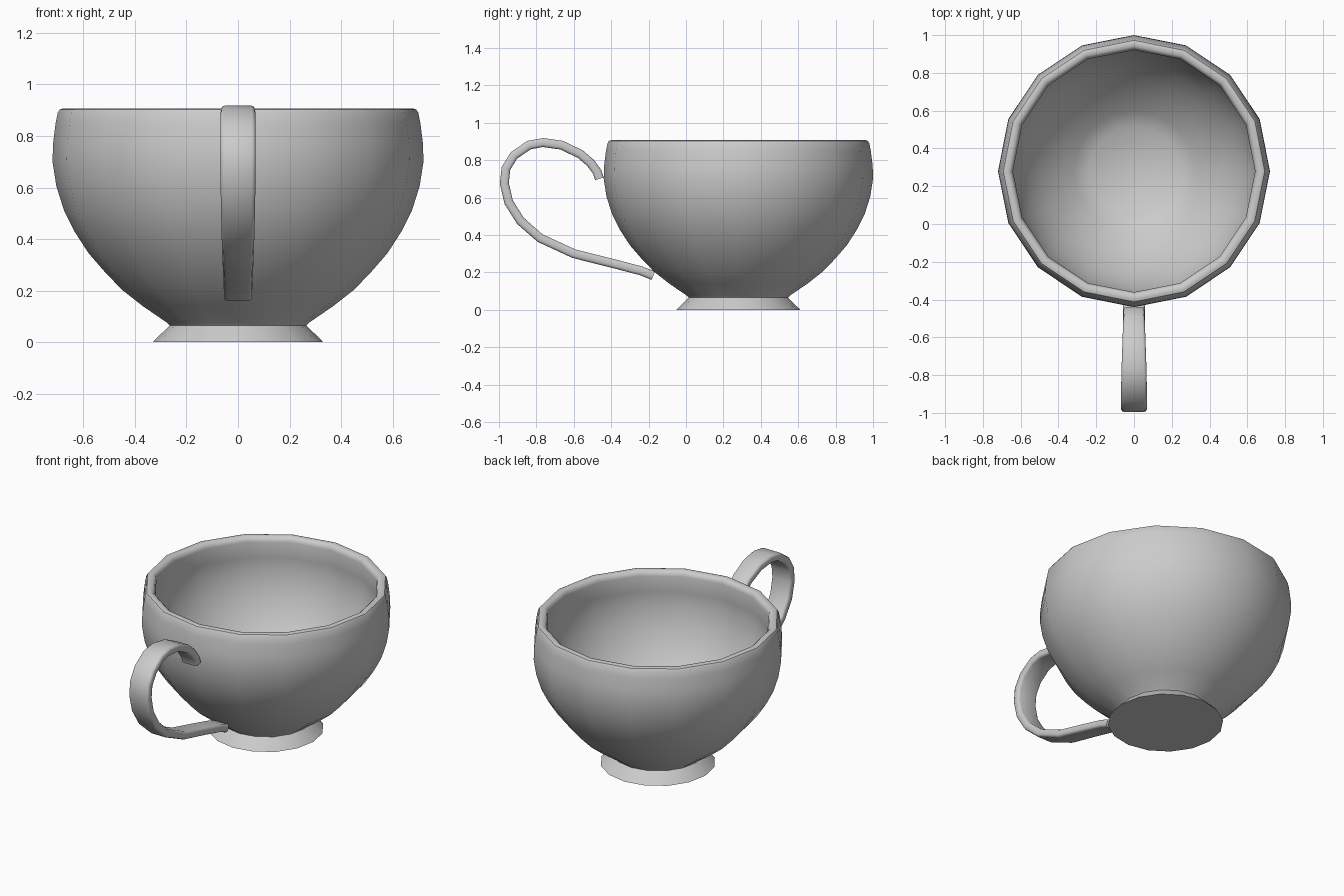
import bpy, bmesh, math
from mathutils import Vector

if "Cube" in bpy.data.objects:
    bpy.data.objects.remove(bpy.data.objects["Cube"])

SIDES = 16
CUP_Y = 0.28


def finish(name, bm, angle):
    bmesh.ops.recalc_face_normals(bm, faces=bm.faces)
    mesh = bpy.data.meshes.new(name)
    bm.to_mesh(mesh)
    bm.free()
    obj = bpy.data.objects.new(name, mesh)
    bpy.context.collection.objects.link(obj)
    bpy.ops.object.select_all(action='DESELECT')
    obj.select_set(True)
    bpy.context.view_layer.objects.active = obj
    bpy.ops.object.shade_smooth_by_angle(angle=math.radians(angle))
    return obj


def skin(bm, rings):
    """Bridge successive rings of points and cap both ends."""
    loops = [[bm.verts.new(p) for p in ring] for ring in rings]
    n = len(loops[0])
    for a, b in zip(loops, loops[1:]):
        for i in range(n):
            j = (i + 1) % n
            bm.faces.new((a[i], a[j], b[j], b[i]))
    bm.faces.new(loops[0])
    bm.faces.new(loops[-1])


def lathe(name, profile):
    bm = bmesh.new()
    skin(bm, [[(r * math.cos(math.tau * i / SIDES),
                CUP_Y + r * math.sin(math.tau * i / SIDES), z)
               for i in range(SIDES)] for r, z in profile])
    return finish(name, bm, 40)


# Cup: foot, outer wall, rounded rim, inner wall and floor
lathe("cup_bowl", [
    (0.33, 0.0), (0.325, 0.006), (0.275, 0.055), (0.265, 0.065), (0.275, 0.075),
    (0.37, 0.14), (0.45, 0.203), (0.515, 0.27), (0.58, 0.345), (0.635, 0.43),
    (0.675, 0.51), (0.705, 0.605), (0.72, 0.70), (0.718, 0.77), (0.708, 0.85),
    (0.70, 0.89), (0.692, 0.903), (0.68, 0.907), (0.66, 0.905), (0.648, 0.895),
    (0.641, 0.875), (0.655, 0.77), (0.657, 0.70), (0.642, 0.60), (0.61, 0.50),
    (0.56, 0.40), (0.49, 0.305), (0.41, 0.22), (0.32, 0.145), (0.24, 0.09),
])

# Handle: rounded strap swept along a path of (y, z, width)
path = [
    (-0.463, 0.70, 0.11), (-0.475, 0.737, 0.11), (-0.51, 0.785, 0.113),
    (-0.565, 0.832, 0.118), (-0.665, 0.88, 0.125), (-0.765, 0.894, 0.132),
    (-0.84, 0.88, 0.135), (-0.92, 0.825, 0.137), (-0.963, 0.755, 0.137),
    (-0.971, 0.675, 0.136), (-0.948, 0.575, 0.134), (-0.885, 0.475, 0.13),
    (-0.78, 0.383, 0.125), (-0.60, 0.30, 0.118), (-0.40, 0.25, 0.113),
    (-0.24, 0.208, 0.11), (-0.175, 0.182, 0.11),
]
THICK, BEVEL = 0.048, 0.014
points = [Vector((0, y, z)) for y, z, w in path]
rings = []
for k, p in enumerate(points):
    tangent = (points[min(k + 1, len(path) - 1)] - points[max(k - 1, 0)]).normalized()
    normal = Vector((0, -tangent.z, tangent.y))
    w, t = path[k][2] / 2, THICK / 2
    ring = []
    for sx, st, start in ((1, 1, 0), (-1, 1, 90), (-1, -1, 180), (1, -1, 270)):
        for step in (0, 45, 90):
            a = math.radians(start + step)
            x = sx * (w - BEVEL) + BEVEL * math.cos(a)
            n = st * (t - BEVEL) + BEVEL * math.sin(a)
            ring.append(p + Vector((x, 0, 0)) + normal * n)
    rings.append(ring)
bm = bmesh.new()
skin(bm, rings)
finish("cup_handle", bm, 50)
